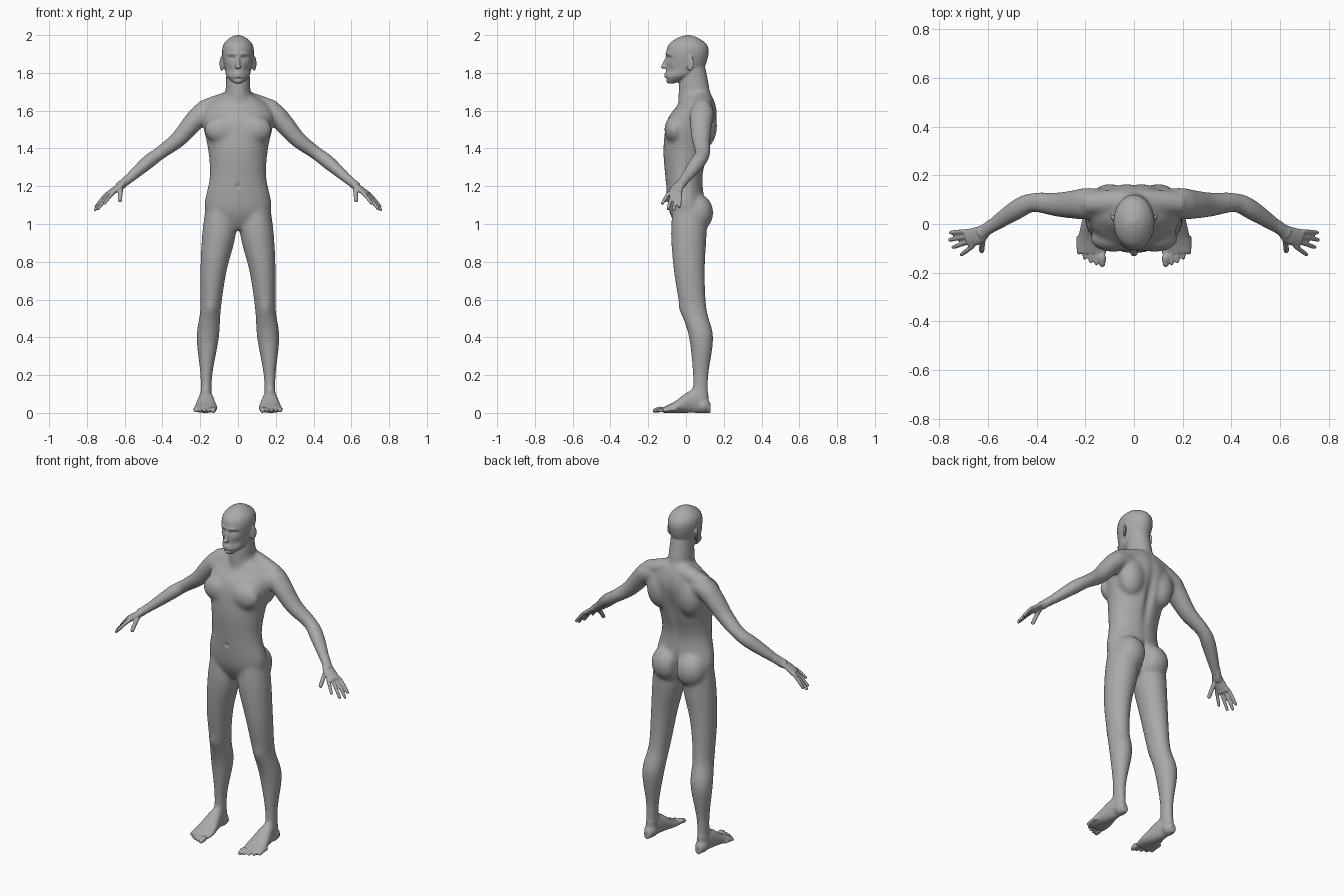
import bpy, bmesh, math
from mathutils import Vector, Matrix

if "Cube" in bpy.data.objects:
    bpy.data.objects.remove(bpy.data.objects["Cube"], do_unlink=True)

SIDES = 24
STEPS = 5
SIDEWAYS, FORWARD, UPWARD = Vector((1, 0, 0)), Vector((0, 1, 0)), Vector((0, 0, 1))


def spline(before, start, end, after, t):
    """Point on a smooth curve between start and end."""
    bend = 2 * before - 5 * start + 4 * end - after
    twist = 3 * start - before - 3 * end + after
    return start + ((end - before) * t + bend * t ** 2 + twist * t ** 3) / 2


def loft(bm, rings):
    """Skin elliptical rings, each a centre and two half axes, along a smooth curve."""
    keys = [rings[0]] + rings + [rings[-1]]
    sections = []
    for i in range(len(rings) - 1):
        for step in range(STEPS):
            sections.append([spline(*part, step / STEPS) for part in zip(*keys[i:i + 4])])
    sections.append(rings[-1])
    loops = []
    for centre, across, along in sections:
        angles = [math.tau * k / SIDES for k in range(SIDES)]
        loops.append([bm.verts.new(centre + across * math.cos(a) + along * math.sin(a)) for a in angles])
    for low, high in zip(loops, loops[1:]):
        for k in range(SIDES):
            bm.faces.new((low[k - 1], low[k], high[k], high[k - 1]))
    bm.faces.new(loops[0][::-1])
    bm.faces.new(loops[-1])


def stack(bm, sections):
    """Loft horizontal sections given as height, inner, outer, front and back limits."""
    loft(bm, [(Vector(((inner + outer) / 2, (front + back) / 2, height)),
               SIDEWAYS * (outer - inner) / 2, FORWARD * (back - front) / 2)
              for height, inner, outer, front, back in sections])


def centred_stack(bm, sections):
    """Loft symmetric sections given as height, half width, front and back limits."""
    stack(bm, [(height, -half, half, front, back) for height, half, front, back in sections])


def limb(bm, points, hint=FORWARD, flatness=1):
    """Loft along points with a half width towards the hint and a flatter thickness."""
    spots = [Vector(point[:3]) for point in points]
    rings = []
    for i, spot in enumerate(spots):
        travel = (spots[min(i + 1, len(spots) - 1)] - spots[max(i - 1, 0)]).normalized()
        side = (hint - travel * hint.dot(travel)).normalized()
        half = points[i][3]
        rings.append((spot, side * half, travel.cross(side) * half * flatness))
    loft(bm, rings)


def blob(bm, centre, radii, turn=0):
    place = Matrix.Translation(centre) @ Matrix.Rotation(turn, 4, 'Z') @ Matrix.Diagonal((*radii, 1))
    bmesh.ops.create_uvsphere(bm, u_segments=SIDES, v_segments=16, radius=1, matrix=place)


def digit(bm, root, reach, radius):
    """Slightly arched finger or toe with a round tip."""
    root, reach = Vector(root), Vector(reach)
    knuckle, tip = root + reach / 2 + UPWARD * radius * 0.3, root + reach
    limb(bm, [(*root, radius), (*knuckle, radius), (*tip, radius * 0.9)])
    blob(bm, tip, [radius * 0.9] * 3)


def build_leg(bm):
    stack(bm, [(1.1, .02, .17, -.07, .11), (.95, .01, .19, -.08, .11), (.75, .06, .2, -.065, .1),
               (.55, .09, .2, -.03, .11), (.4, .1, .22, .015, .145), (.2, .135, .2, .035, .12),
               (.05, .14, .2, .03, .12)])
    # Buttock and heel
    blob(bm, (.08, .06, 1.06), (.09, .085, .1))
    blob(bm, (.17, .09, .04), (.035, .04, .04))
    # Foot from heel to ball
    loft(bm, [(Vector((middle, y, height / 2)), SIDEWAYS * half, UPWARD * height / 2)
              for y, middle, half, height in [(.13, .17, .02, .05), (.05, .17, .035, .13),
                                              (-.06, .17, .06, .06), (-.12, .175, .06, .03)]])
    # Toes shorten towards the outside
    for i in range(5):
        x, end = .13 + .024 * i, -.165 + .003 * i * i
        digit(bm, (x, end + .07, .02), (0, -.07, -.008), .01 if i else .014)


def build_arm(bm):
    # Shoulder to wrist
    limb(bm, [(.12, .09, 1.6, .055), (.19, .085, 1.585, .065), (.245, .08, 1.53, .06),
              (.32, .08, 1.445, .05), (.415, .088, 1.374, .041), (.48, .06, 1.325, .043),
              (.6, -.02, 1.22, .028), (.63, -.04, 1.2, .028)], flatness=.88)
    # Palm
    limb(bm, [(.6, -.02, 1.22, .027), (.635, -.045, 1.195, .036), (.685, -.06, 1.155, .04)],
         FORWARD + SIDEWAYS * .35, flatness=.42)
    # Fingers fan out from the knuckles, thumb to the front
    for i, reach in enumerate([.05, .075, .08, .065]):
        digit(bm, (.66 + .01 * i, -.09 + .02 * i, 1.165),
              (reach * .95, .01 * i - .035, -reach * 1.12), .01)
    digit(bm, (.62, -.05, 1.195), (.005, -.06, -.07), .0125)


def build_upper_muscles(bm):
    # Chest, shoulder blade, and slope from neck to shoulder
    blob(bm, (.085, -.06, 1.5), (.095, .055, .075))
    blob(bm, (.1, .095, 1.52), (.08, .07, .12))
    limb(bm, [(.03, .09, 1.66, .055), (.12, .09, 1.635, .05), (.2, .085, 1.61, .045)], flatness=.9)


def build_ear(bm):
    blob(bm, (.086, .022, 1.85), (.007, .023, .042), turn=-.5)


def build_trunk(bm):
    centred_stack(bm, [(.97, .05, -.04, .05), (1.07, .175, -.09, .1), (1.25, .15, -.11, .09),
                       (1.4, .16, -.12, .13), (1.55, .19, -.1, .165), (1.63, .16, -.045, .16),
                       (1.69, .07, -.02, .135)])


def build_head(bm):
    # Neck
    centred_stack(bm, [(1.6, .08, -.04, .155), (1.7, .067, -.04, .13), (1.84, .06, -.03, .1)])
    # Skull and jaw
    centred_stack(bm, [(1.745, .02, -.1, -.06), (1.78, .058, -.11, .04), (1.82, .07, -.105, .093),
                       (1.9, .084, -.106, .12), (1.95, .077, -.092, .11), (1.985, .045, -.045, .065),
                       (2, .01, 0, .02)])
    # Nose
    limb(bm, [(0, -.1, 1.885, .009), (0, -.12, 1.833, .011)])
    blob(bm, (0, -.12, 1.832), (.017, .014, .01))


bm = bmesh.new()
for build in (build_leg, build_arm, build_upper_muscles, build_ear):
    build(bm)

# Mirror every paired part
twins = bmesh.ops.duplicate(bm, geom=bm.verts[:] + bm.edges[:] + bm.faces[:])["geom"]
for element in twins:
    if isinstance(element, bmesh.types.BMVert):
        element.co.x *= -1

build_trunk(bm)
build_head(bm)
bmesh.ops.recalc_face_normals(bm, faces=bm.faces)
mesh = bpy.data.meshes.new("body_parts")
bm.to_mesh(mesh)
bm.free()
body = bpy.data.objects.new("body", mesh)
bpy.context.collection.objects.link(body)

# Fuse all parts into one skin
fuse = body.modifiers.new("fuse", 'REMESH')
fuse.mode = 'VOXEL'
fuse.voxel_size = .005
bpy.context.view_layer.update()
skin = bpy.data.meshes.new_from_object(body.evaluated_get(bpy.context.evaluated_depsgraph_get()))
body.modifiers.clear()
body.data = skin
bpy.data.meshes.remove(mesh)
skin.name = "body_skin"
bm = bmesh.new()
bm.from_mesh(skin)


def soften(verts, times):
    for _ in range(times):
        bmesh.ops.smooth_vert(bm, verts=verts, factor=.5, use_axis_x=True, use_axis_y=True, use_axis_z=True)


def press(x, y, z, wide, tall, push):
    """Push the skin backwards (or forwards if negative) around a point, on both sides if off centre."""
    for centre in {x, -x}:
        for vert in bm.verts:
            rise = (vert.co.z - z) / tall
            if abs(rise) < 2.5:
                spread = rise ** 2 + ((vert.co.x - centre) / wide) ** 2 + ((vert.co.y - y) / .05) ** 2
                vert.co.y += push * math.exp(-spread)


# Blend the trunk and limbs broadly; the face, hands and feet lightly
soften([v for v in bm.verts if .1 < v.co.z < 1.73 and abs(v.co.x) < .6], 36)
soften(bm.verts[:], 3)

# Spine furrow, cleft, navel and kneecap
press(0, .13, 1.42, .025, .2, -.016)
press(0, .11, 1.05, .015, .07, -.03)
press(0, -.11, 1.2, .01, .012, .007)
press(.148, -.03, .55, .03, .04, -.007)
# Eye sockets, lids and brows
press(.034, -.1, 1.876, .02, .013, .014)
press(.034, -.09, 1.872, .013, .008, -.008)
press(.034, -.1, 1.9, .026, .009, -.006)
# Cheek hollows, lips, mouth line and chin fold
press(.045, -.08, 1.815, .018, .02, .006)
press(0, -.11, 1.788, .022, .012, -.009)
press(0, -.11, 1.788, .024, .004, .006)
press(0, -.11, 1.768, .025, .006, .006)
bm.to_mesh(skin)
bm.free()

grey = bpy.data.materials.new("plain grey")
grey.use_nodes = True
colour = (.4, .4, .4, 1)
grey.diffuse_color = colour
grey.node_tree.nodes["Principled BSDF"].inputs["Base Color"].default_value = colour
skin.materials.append(grey)
for face in skin.polygons:
    face.use_smooth = True
